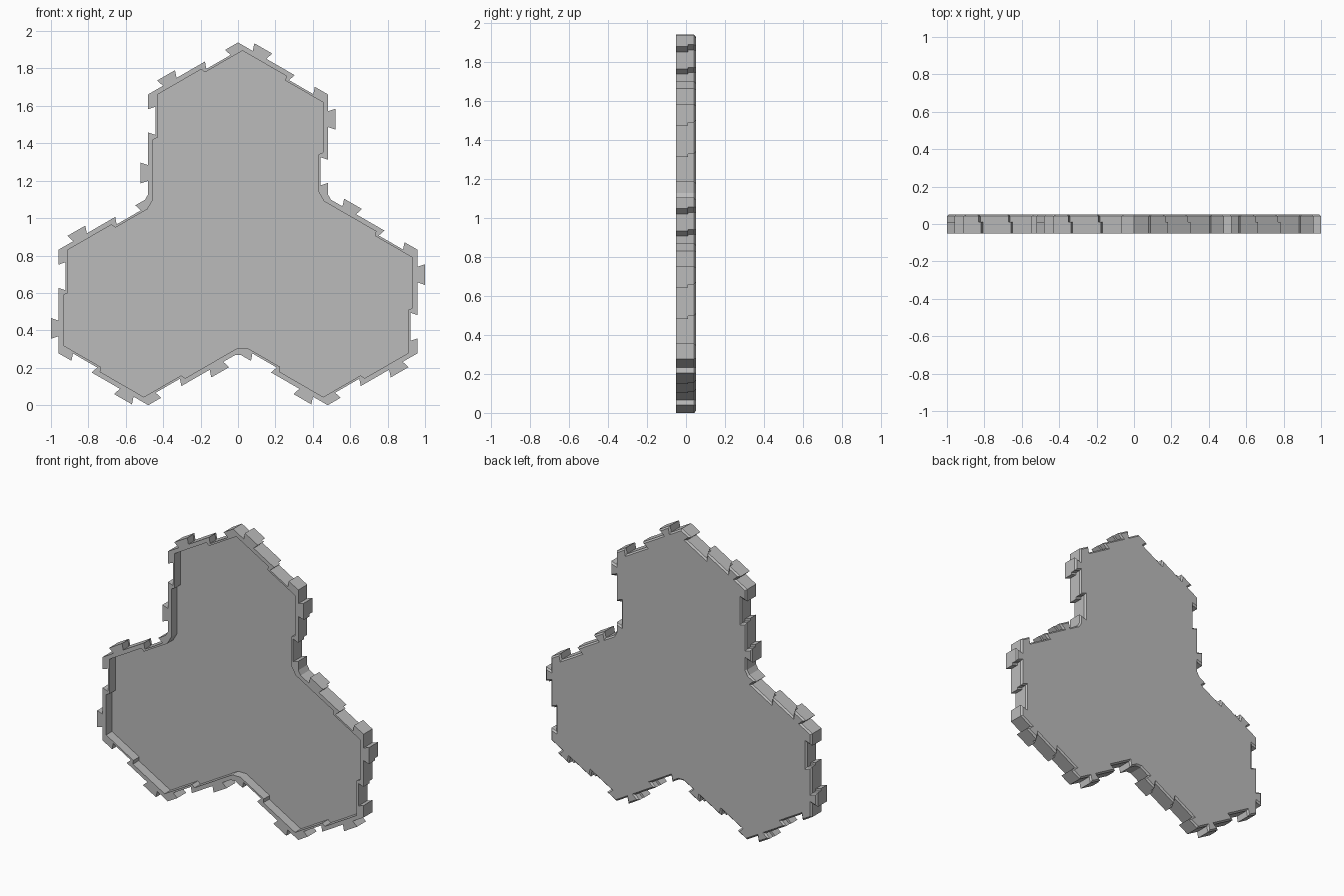
import bpy
import bmesh
from math import radians
from mathutils import Vector, Matrix

cube = bpy.data.objects.get("Cube")
if cube:
    bpy.data.objects.remove(cube, do_unlink=True)

R, W = 0.554, 0.48            # hexagon side and half width
CENTRE_Z = 1.5 * R
FRONT, FLOOR, BACK = -0.052, 0.01, 0.052
CHAMFER = 0.01
WALL_THIN, WALL_THICK = 0.026, 0.05
TAB, NOTCH, FLARE = 0.04, 0.038, 0.013

# Outer corners of three joined hexagons, clockwise from the front
arm = [Vector((-W, R / 2)), Vector((-W, 1.5 * R)), Vector((0, 2 * R)), Vector((W, 1.5 * R))]
corners = [Matrix.Rotation(radians(-120 * k), 2) @ p for k in range(3) for p in arm]
count = len(corners)


def edge(i):
    a, b = corners[i % count], corners[(i + 1) % count]
    d = (b - a).normalized()
    return a, d, Vector((-d.y, d.x))


def miter(n0, o0, n1, o1):
    """Shift of a corner whose two sides move by o0 and o1 along their normals."""
    det = n0.x * n1.y - n0.y * n1.x
    if abs(det) < 1e-6:
        return n0 * o0
    return Vector(((o0 * n1.y - o1 * n0.y) / det, (n0.x * o1 - n1.x * o0) / det))


def is_inward(i):
    return i % len(arm) == 0


def outline(step):
    """Outer contour; step shortens the tab and widens the notch."""
    pts = []
    for i in range(count):
        a, d, n = edge(i)
        if is_inward(i):
            pts += [a - edge(i - 1)[1] * 0.02, a + d * 0.02]
        else:
            pts.append(a)
        tab0, tab1 = 0.078, 0.188 - step
        gap0, gap1 = 0.35 - step, 0.474
        for t, o in ((tab0 + FLARE, 0), (tab0, TAB), (tab1, TAB), (tab1 - FLARE, 0),
                     (gap0, 0), (gap0 - FLARE, -NOTCH), (gap1 + FLARE, -NOTCH), (gap1, 0)):
            pts.append(a + d * t + n * o)
    return pts


def inner_outline():
    """Inside of the wall, thicker along the notched half of each side."""
    pts = []
    for i in range(count):
        a, d, n = edge(i)
        d0, n0 = edge(i - 1)[1:]
        p = a + miter(n0, -WALL_THICK, n, -WALL_THIN)
        pts += [p - d0 * 0.035, p + d * 0.035] if is_inward(i) else [p]
        pts += [a + d * 0.312 - n * WALL_THIN, a + d * 0.322 - n * WALL_THICK]
    return pts


def inset(pts, amount):
    out = []
    for i, p in enumerate(pts):
        d0 = (p - pts[i - 1]).normalized()
        d1 = (pts[(i + 1) % len(pts)] - p).normalized()
        out.append(p + miter(Vector((-d0.y, d0.x)), -amount, Vector((-d1.y, d1.x)), -amount))
    return out


bm = bmesh.new()


def ring(pts, y):
    return [bm.verts.new((p.x, y, p.y + CENTRE_Z)) for p in pts]


def bridge(r0, r1):
    for i in range(len(r0)):
        j = (i + 1) % len(r0)
        bm.faces.new((r0[i], r0[j], r1[j], r1[i]))


def loop_edges(r):
    return [bm.edges.get((r[i - 1], r[i])) for i in range(len(r))]


# Outer skin: wall, step at floor level, floor edge, chamfer and back
front, back = outline(0), outline(0.016)
skin = [ring(front, FRONT), ring(front, FLOOR), ring(back, FLOOR),
        ring(back, BACK - CHAMFER), ring(inset(back, CHAMFER), BACK)]
for lower, upper in zip(skin, skin[1:]):
    bridge(lower, upper)
bm.faces.new(skin[-1])

# Recess: inner wall, floor and front rim
inner = inner_outline()
rim, floor = ring(inner, FRONT), ring(inner, FLOOR)
bridge(rim, floor)
bm.faces.new(floor)
bmesh.ops.triangle_fill(bm, use_beauty=True, edges=loop_edges(skin[0]) + loop_edges(rim))

bmesh.ops.remove_doubles(bm, verts=bm.verts[:], dist=1e-5)
bmesh.ops.recalc_face_normals(bm, faces=bm.faces[:])

mesh = bpy.data.meshes.new("hex_tile_tray")
bm.to_mesh(mesh)
bm.free()

grey = bpy.data.materials.new("plain_grey")
grey.use_nodes = True
colour = (0.5, 0.5, 0.5, 1)
grey.diffuse_color = colour
grey.node_tree.nodes["Principled BSDF"].inputs["Base Color"].default_value = colour
mesh.materials.append(grey)

tray = bpy.data.objects.new("hex_tile_tray", mesh)
bpy.context.collection.objects.link(tray)
